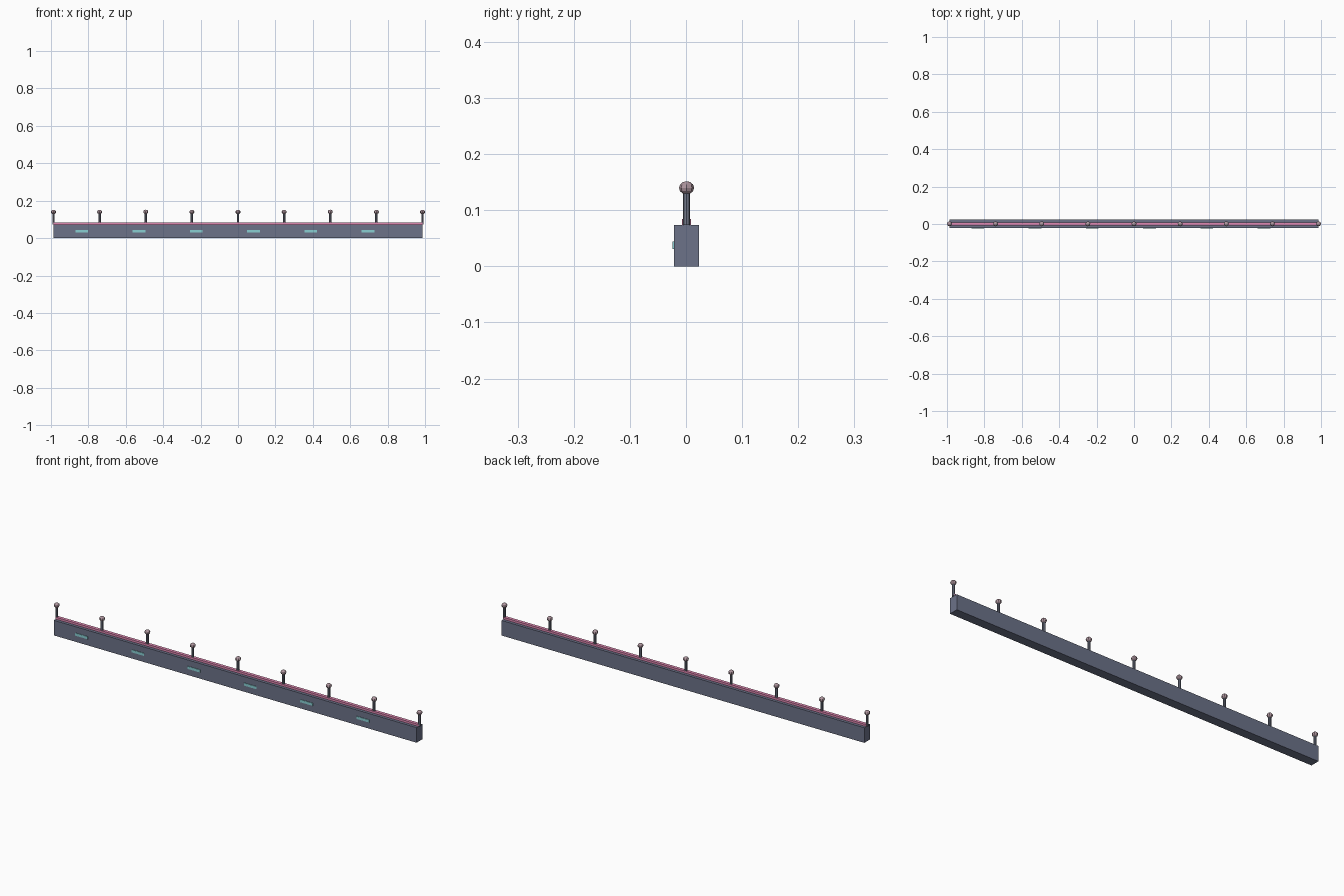
import bpy

if "Cube" in bpy.data.objects:
    bpy.data.objects.remove(bpy.data.objects["Cube"])

YC = 0.001      # wall centre line; the front inserts shift the bounds slightly
HALF = 0.9865   # half length of the wall


def material(name, rgb):
    m = bpy.data.materials.new(name)
    m.diffuse_color = (*rgb, 1)
    m.use_nodes = True
    m.node_tree.nodes["Principled BSDF"].inputs["Base Color"].default_value = m.diffuse_color
    return m


wall_mat = material("slate", (0.15, 0.17, 0.25))
post_mat = material("dark_metal", (0.17, 0.19, 0.25))
rail_mat = material("pink", (0.75, 0.25, 0.45))
cap_mat = material("dusty_pink", (0.42, 0.30, 0.34))
panel_mat = material("teal", (0.25, 0.62, 0.65))


def finish(name, mat):
    ob = bpy.context.object
    ob.name = name
    ob.data.materials.append(mat)
    return ob


def box(name, lo, hi, mat):
    centre = [(a + b) / 2 for a, b in zip(lo, hi)]
    bpy.ops.mesh.primitive_cube_add(size=1, location=centre)
    bpy.context.object.scale = [b - a for a, b in zip(lo, hi)]
    bpy.ops.object.transform_apply(location=False, rotation=False, scale=True)
    return finish(name, mat)


# Wall and the coloured strip along its top
box("wall", (-HALF, YC - 0.0225, 0), (HALF, YC + 0.0225, 0.074), wall_mat)
box("top_strip", (-HALF, YC - 0.008, 0.074), (HALF, YC + 0.008, 0.084), rail_mat)

# Inset lights on the front face only
for i in range(6):
    x = -0.835 + i * 0.306
    box(f"front_light_{i + 1}", (x - 0.034, -0.024, 0.031),
        (x + 0.034, YC - 0.02, 0.044), panel_mat)

# Evenly spaced posts with ball caps
for i in range(9):
    x = -HALF + i * HALF / 4
    bpy.ops.mesh.primitive_cylinder_add(vertices=8, radius=0.0065, depth=0.062,
                                        location=(x, YC, 0.105))
    finish(f"post_{i + 1}", post_mat)
    bpy.ops.mesh.primitive_uv_sphere_add(segments=8, ring_count=6, radius=0.0135,
                                         location=(x, YC, 0.140))
    ball = finish(f"post_cap_{i + 1}", cap_mat)
    ball.scale.z = 0.87
